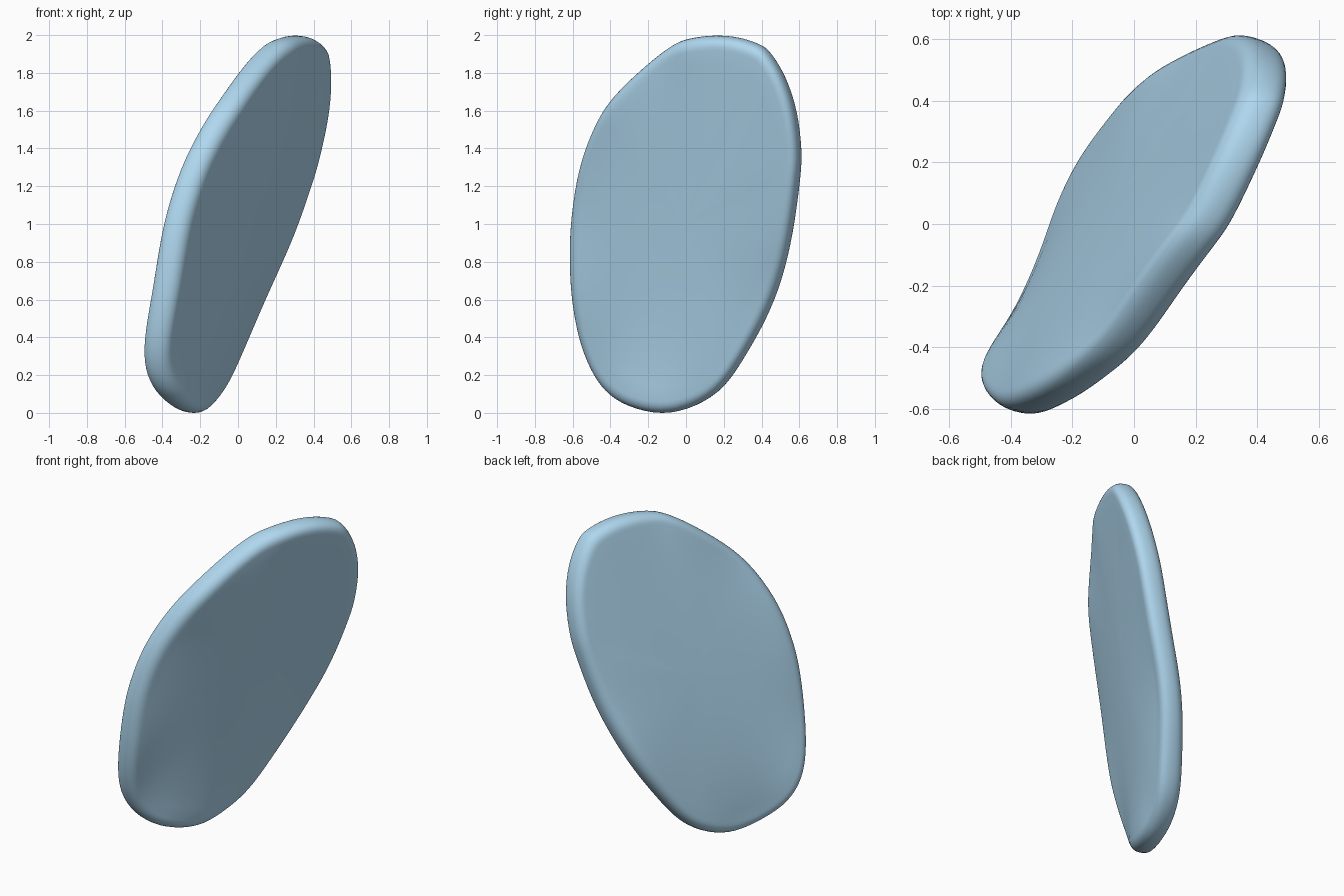
import bpy, bmesh, math
from mathutils import Vector

if "Cube" in bpy.data.objects:
    bpy.data.objects.remove(bpy.data.objects["Cube"])

# Rim centre line of the leaning slab (x, y, z), anticlockwise seen from +x
RIM = [(-.25, -.12, 0), (-.19, .05, .04), (-.115, .2, .14), (-.03, .32, .32),
       (.05, .42, .5), (.14, .5, .7), (.25, .56, .95), (.35, .6, 1.25),
       (.39, .605, 1.4), (.43, .58, 1.6), (.445, .52, 1.78), (.435, .44, 1.91),
       (.415, .38, 1.955), (.37, .27, 1.99), (.315, .15, 2.0), (.25, .02, 1.985),
       (.185, -.07, 1.95), (.09, -.2, 1.85), (-.035, -.38, 1.68), (-.14, -.48, 1.52),
       (-.25, -.56, 1.3), (-.33, -.6, 1.05), (-.37, -.61, .85), (-.405, -.6, .62),
       (-.44, -.56, .4), (-.445, -.5, .24), (-.405, -.42, .12), (-.33, -.3, .04)]
INSET, HALF = .07, .073           # rim depth and half thickness
NORMAL = Vector((1, -.53, -.21)).normalized()
THICK = Vector((1, -.3, -.14))    # the rim wall leans a little off the face normal
THICK /= THICK.dot(NORMAL)
CENTRE = Vector((0, 0, 1))


def smooth_loop(points, steps):
    """Closed Catmull-Rom curve through the points."""
    p = [Vector(q) for q in points]
    out = []
    for i in range(len(p)):
        a, b, c, d = (p[(i + k) % len(p)] for k in (-1, 0, 1, 2))
        for s in range(steps):
            t = s / steps
            out.append(.5 * (2 * b + (c - a) * t + (2 * a - 5 * b + 4 * c - d) * t * t
                             + (3 * b - a - 3 * c + d) * t ** 3))
    return out


edge = smooth_loop(RIM, 4)
n = len(edge)
for _ in range(3):                # soften small ripples
    edge = [(edge[i - 1] + edge[i] * 2 + edge[(i + 1) % n]) / 4 for i in range(n)]
warp = [(p - CENTRE).dot(NORMAL) for p in edge]   # rim's distance from a flat plane
bm = bmesh.new()


def ring(inset, scale, height):
    """Rim copy moved inward; its warp fades smoothly (harmonically) to the centre."""
    kernel = [(1 - scale ** 2) / (1 - 2 * scale * math.cos(math.tau * k / n) + scale ** 2)
              for k in range(n)] if scale < 1 else [1] + [0] * (n - 1)
    total = sum(kernel)
    verts = []
    for i, p in enumerate(edge):
        arm = p - CENTRE - NORMAL * warp[i]
        w = sum(kernel[k] * warp[(i + k) % n] for k in range(n)) / total
        q = CENTRE + arm * (1 - inset / arm.length) * scale
        verts.append(bm.verts.new(q + NORMAL * w + THICK * height))
    return verts


# Cross-section: broad face, boxy round rim, broad face
dome = lambda s: HALF + .006 * (1 - s * s)
power = lambda v: math.copysign(abs(v) ** (2 / 2.4), v)
inner = [.1, .25, .4, .55, .7, .82, .92]
section = [(INSET, s, dome(s)) for s in inner]
for k in range(17):
    a = math.pi / 2 - math.pi * k / 16
    section.append((INSET * (1 - power(max(0, math.cos(a)))), 1, HALF * power(math.sin(a))))
section += [(INSET, s, -dome(s)) for s in reversed(inner)]

rings = [ring(*c) for c in section]
for r0, r1 in zip(rings, rings[1:]):
    for i in range(n):
        j = (i + 1) % n
        bm.faces.new((r0[i], r1[i], r1[j], r0[j]))
for loop, side in ((rings[0], 1), (rings[-1], -1)):
    tip = bm.verts.new(CENTRE + NORMAL * sum(warp) / n + THICK * side * dome(0))
    for i in range(n):
        bm.faces.new((loop[i], loop[(i + 1) % n], tip))

bmesh.ops.recalc_face_normals(bm, faces=bm.faces)
lowest = min(v.co.z for v in bm.verts)
bmesh.ops.translate(bm, verts=bm.verts, vec=(0, 0, -lowest))
mesh = bpy.data.meshes.new("stone_slab")
bm.to_mesh(mesh)
bm.free()
mesh.shade_smooth()
slab = bpy.data.objects.new("stone_slab", mesh)
bpy.context.collection.objects.link(slab)

# Pale blue surface
blue = bpy.data.materials.new("pale_blue")
blue.diffuse_color = (.43, .68, .86, 1)
blue.use_nodes = True
blue.node_tree.nodes["Principled BSDF"].inputs["Base Color"].default_value = blue.diffuse_color
mesh.materials.append(blue)
